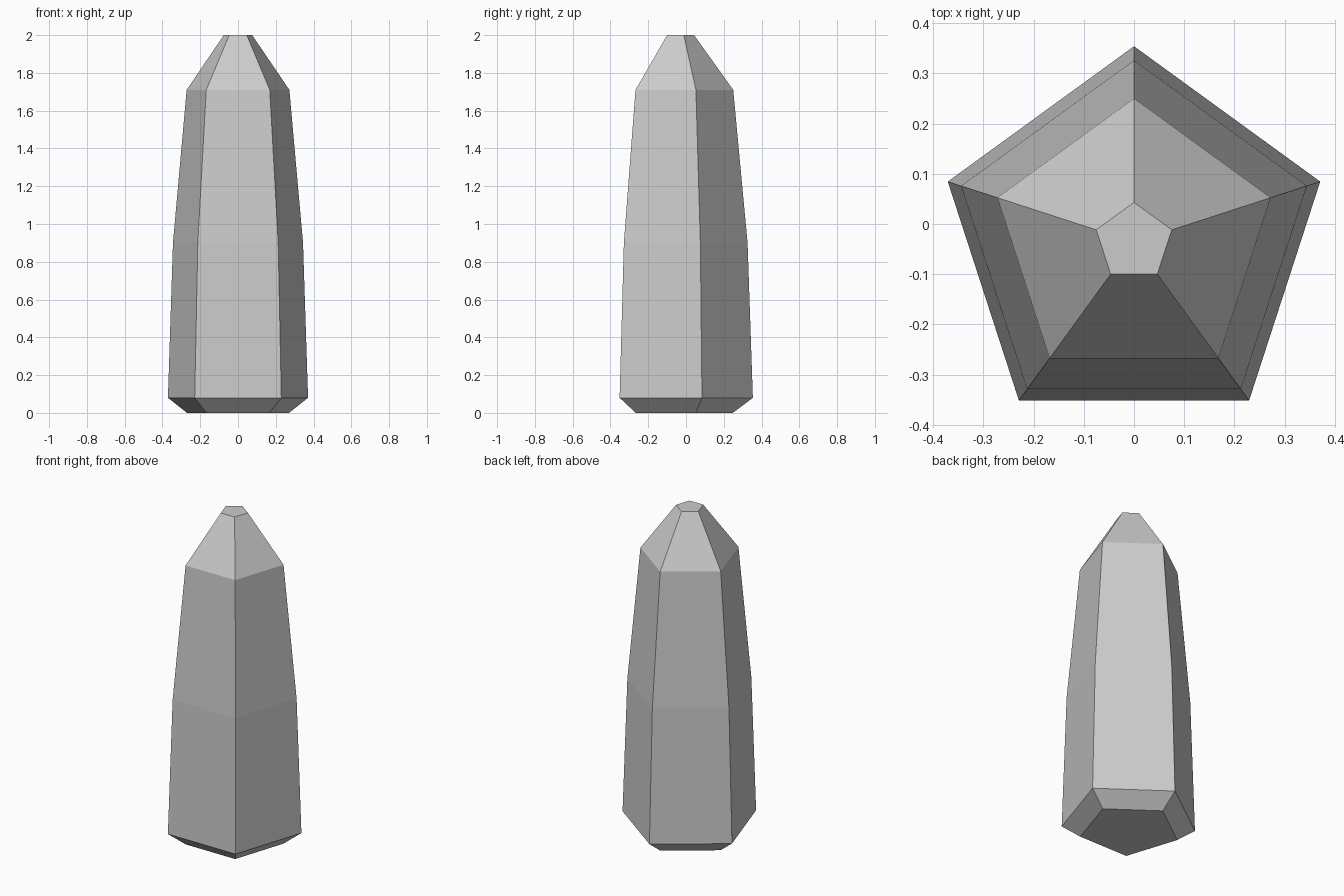
import bpy, bmesh
from math import cos, sin, tau, pi

cube = bpy.data.objects.get("Cube")
if cube:
    bpy.data.objects.remove(cube, do_unlink=True)

# Stone material
stone = bpy.data.materials.new("grey_stone")
stone.use_nodes = True
GREY = (0.6, 0.6, 0.6, 1)
stone.diffuse_color = GREY
stone.node_tree.nodes["Principled BSDF"].inputs["Base Color"].default_value = GREY

# Five-sided crystal: (radius, height) profile from base to tip
SIDES = 5
CENTRE_Y = -0.036
PROFILE = [(0.284, 0), (0.39, 0.08), (0.362, 0.9), (0.286, 1.71), (0.079, 2)]

bm = bmesh.new()
rings = []
for radius, z in PROFILE:
    angles = [pi / 2 + tau * i / SIDES for i in range(SIDES)]
    rings.append([bm.verts.new((radius * cos(a), CENTRE_Y + radius * sin(a), z)) for a in angles])

# Walls between neighbouring rings
for low, high in zip(rings, rings[1:]):
    for i in range(SIDES):
        j = (i + 1) % SIDES
        bm.faces.new((low[i], low[j], high[j], high[i]))

# Flat base and tip
bm.faces.new(reversed(rings[0]))
bm.faces.new(rings[-1])

mesh = bpy.data.meshes.new("crystal_pillar")
bm.to_mesh(mesh)
bm.free()
mesh.materials.append(stone)
pillar = bpy.data.objects.new("crystal_pillar", mesh)
bpy.context.collection.objects.link(pillar)
